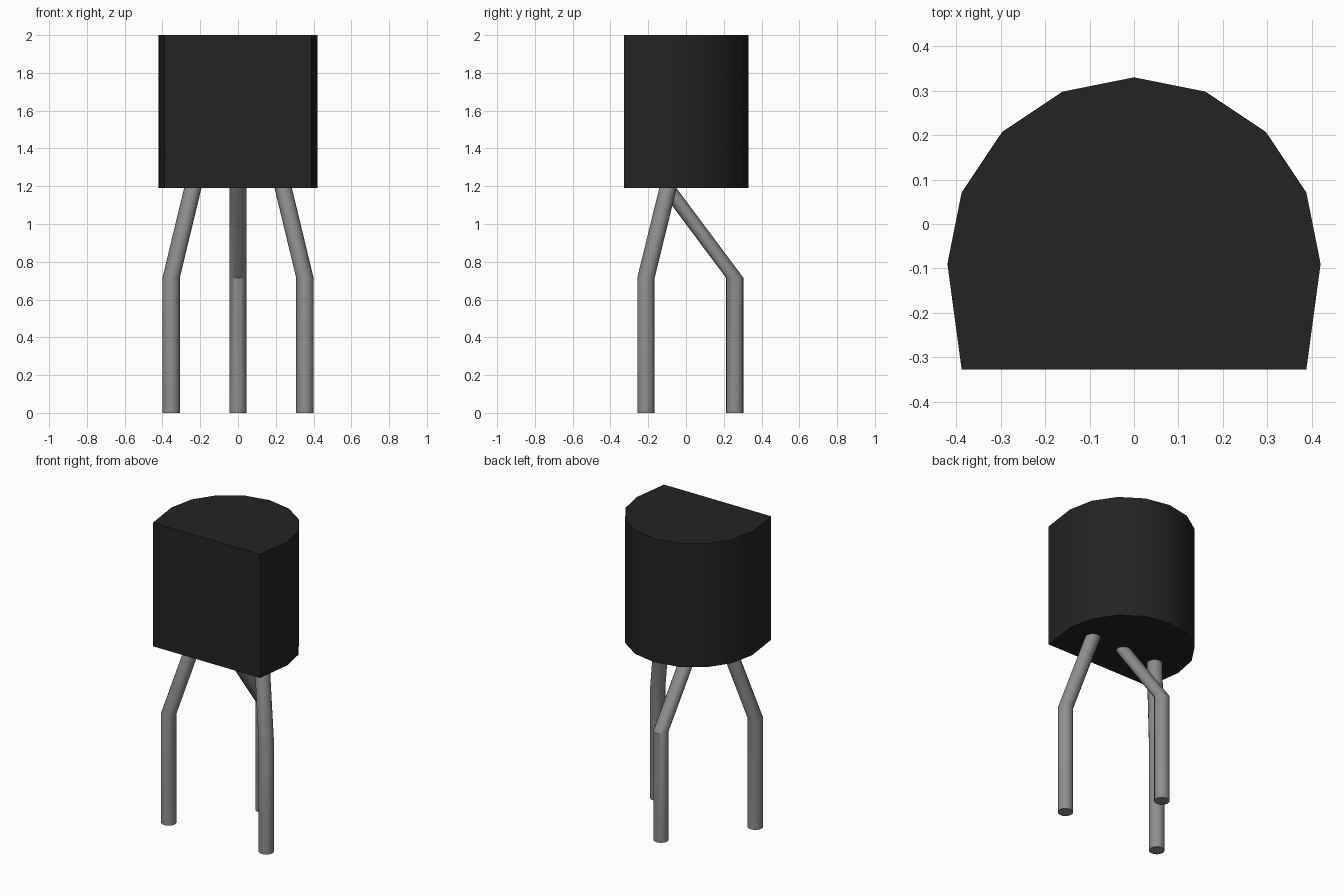
import bpy, bmesh, math

if "Cube" in bpy.data.objects:
    bpy.data.objects.remove(bpy.data.objects["Cube"], do_unlink=True)


def material(name, value, roughness):
    mat = bpy.data.materials.new(name)
    mat.use_nodes = True
    color = (value, value, value, 1)
    mat.diffuse_color = color
    bsdf = mat.node_tree.nodes["Principled BSDF"]
    bsdf.inputs["Base Color"].default_value = color
    bsdf.inputs["Roughness"].default_value = roughness
    return mat


def loft(name, rings, mat):
    """Join matching rings of points into a closed solid with end caps."""
    bm = bmesh.new()
    loops = [[bm.verts.new(p) for p in ring] for ring in rings]
    n = len(loops[0])
    for low, high in zip(loops, loops[1:]):
        for i in range(n):
            j = (i + 1) % n
            bm.faces.new((low[i], low[j], high[j], high[i]))
    bm.faces.new(loops[0][::-1])
    bm.faces.new(loops[-1])
    bmesh.ops.recalc_face_normals(bm, faces=bm.faces)
    mesh = bpy.data.meshes.new(name)
    bm.to_mesh(mesh)
    bm.free()
    mesh.materials.append(mat)
    obj = bpy.data.objects.new(name, mesh)
    bpy.context.collection.objects.link(obj)
    bpy.ops.object.select_all(action='DESELECT')
    obj.select_set(True)
    bpy.context.view_layer.objects.active = obj
    bpy.ops.object.shade_smooth_by_angle(angle=math.radians(30))
    return obj


black = material("black plastic", 0.017, 0.6)
grey = material("grey metal", 0.27, 0.5)

# Body: half of a 16-sided cylinder at the back, closed by a flat front
outline = [(0.42 * math.cos(math.pi * i / 8), -0.09 + 0.42 * math.sin(math.pi * i / 8))
           for i in range(9)]
outline += [(-0.388, -0.327), (0.388, -0.327)]
loft("body", [[(x, y, z) for x, y in outline] for z in (1.19, 2.0)], black)


# Legs: straight lower half, then a slanted upper half with level joints
def leg(name, foot, top):
    path = [(*foot, 0.0), (*foot, 0.715), (*top, 1.192)]
    circle = [(0.046 * math.cos(math.tau * i / 16), 0.046 * math.sin(math.tau * i / 16))
              for i in range(16)]
    loft(name, [[(px + x, py + y, pz) for x, y in circle] for px, py, pz in path], grey)


for side, s in (("left", 1), ("right", -1)):
    leg(side + "_leg", (s * 0.354, -0.212), (s * 0.239, -0.095))
leg("middle_leg", (0.0, 0.258), (0.0, -0.098))
